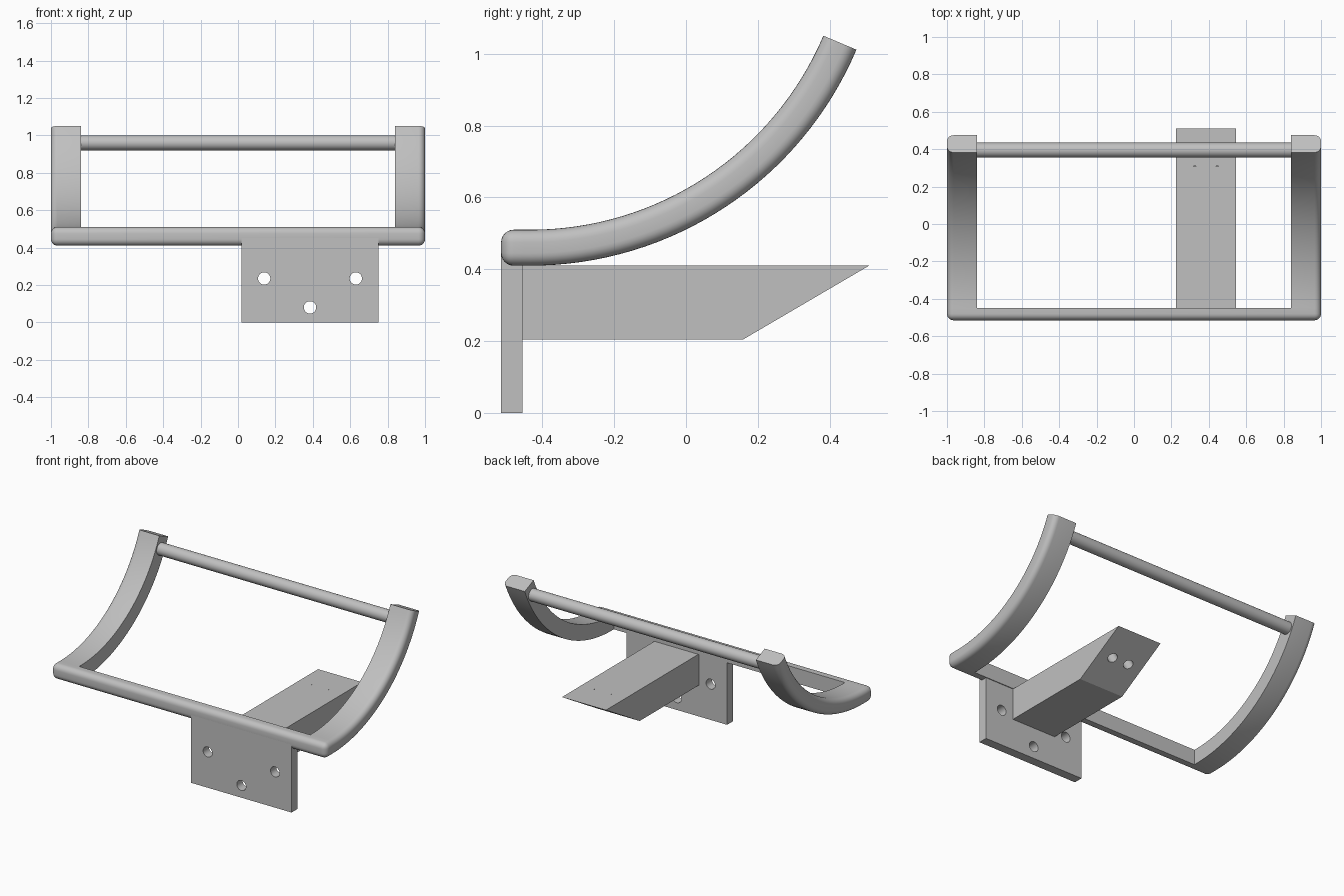
import bpy, bmesh, math
from mathutils import Vector

if "Cube" in bpy.data.objects:
    bpy.data.objects.remove(bpy.data.objects["Cube"])

grey = bpy.data.materials.new("light grey")
grey.diffuse_color = (0.527, 0.527, 0.527, 1)
grey.use_nodes = True
grey.node_tree.nodes["Principled BSDF"].inputs["Base Color"].default_value = grey.diffuse_color


def finish(name, bm, smooth=False):
    bmesh.ops.recalc_face_normals(bm, faces=bm.faces)
    me = bpy.data.meshes.new(name)
    bm.to_mesh(me)
    bm.free()
    me.materials.append(grey)
    ob = bpy.data.objects.new(name, me)
    bpy.context.collection.objects.link(ob)
    activate(ob)
    if smooth:
        bpy.ops.object.shade_smooth_by_angle(angle=math.radians(35))
    return ob


def activate(ob):
    bpy.ops.object.select_all(action='DESELECT')
    ob.select_set(True)
    bpy.context.view_layer.objects.active = ob


def prism(name, yz, x0, x1):
    """Extrude a (y, z) outline from x0 to x1."""
    bm = bmesh.new()
    face = bm.faces.new([bm.verts.new((x0, y, z)) for y, z in yz])
    new = bmesh.ops.extrude_face_region(bm, geom=[face])["geom"]
    bmesh.ops.translate(bm, vec=(x1 - x0, 0, 0),
                        verts=[v for v in new if isinstance(v, bmesh.types.BMVert)])
    return finish(name, bm)


def cylinder(name, a, b, r, sides=32):
    a, b = Vector(a), Vector(b)
    bm = bmesh.new()
    bmesh.ops.create_cone(bm, cap_ends=True, segments=sides, radius1=r, radius2=r,
                          depth=(b - a).length)
    rot = Vector((0, 0, 1)).rotation_difference(b - a).to_matrix()
    bmesh.ops.rotate(bm, matrix=rot, verts=bm.verts)
    bmesh.ops.translate(bm, vec=(a + b) / 2, verts=bm.verts)
    return finish(name, bm, True)


def drill(ob, a, b, r):
    cutter = cylinder("hole_cutter", a, b, r)
    cutter.hide_render = True
    mod = ob.modifiers.new("hole", 'BOOLEAN')
    mod.operation = 'DIFFERENCE'
    mod.solver = 'EXACT'
    mod.object = cutter
    activate(ob)
    bpy.ops.object.modifier_apply(modifier=mod.name)
    bpy.data.objects.remove(cutter)


# Mounting plate with three through holes
plate = prism("mounting_plate",
              [(-0.515, 0), (-0.455, 0), (-0.455, 0.45), (-0.515, 0.45)], 0.02, 0.75)
for x, z in ((0.14, 0.235), (0.63, 0.235), (0.385, 0.08)):
    drill(plate, (x, -0.6, z), (x, -0.4, z), 0.033)

# Support block with a sloped end and two blind holes square to the slope
block = prism("support_block",
              [(-0.455, 0.205), (0.16, 0.205), (0.51, 0.41), (-0.455, 0.41)], 0.225, 0.545)
mid = Vector((0, 0.335, 0.3075))
inward = Vector((0, -0.505, 0.863))
for x in (0.325, 0.445):
    c = mid + Vector((x, 0, 0))
    drill(block, c - inward * 0.1, c + inward * 0.102, 0.03)

# Front bar, rounded on its front and outer edges
R = 0.035
bm = bmesh.new()
bmesh.ops.create_cube(bm, size=1)
for v in bm.verts:
    v.co = (v.co.x * 2, -0.4825 + v.co.y * 0.065, 0.46 + v.co.z * 0.1)
edges = []
for e in bm.edges:
    m = (e.verts[0].co + e.verts[1].co) / 2
    front, end = m.y < -0.51, abs(m.x) > 0.99
    if front or (end and abs(m.y + 0.4825) < 0.01):
        edges.append(e)
bmesh.ops.bevel(bm, geom=edges, offset=R, segments=6, profile=0.5, affect='EDGES')
finish("front_bar", bm, True)

# Curved side arms: section (x, height) square inside, rounded outside
section = [(0.84, 0.1), (0.84, 0)]
for cz, start in ((R, -90), (0.1 - R, 0)):
    for i in range(7):
        a = math.radians(start + 15 * i)
        section.append((1 - R + R * math.cos(a), cz + R * math.sin(a)))
Y0, RO, END, STEPS = -0.434, 0.987, math.radians(67), 32
for side, name in ((-1, "left_arm"), (1, "right_arm")):
    bm = bmesh.new()
    rings = []
    for k in range(-1, STEPS + 1):
        t = END * max(k, 0) / STEPS
        y0 = -0.452 if k < 0 else Y0
        rings.append([bm.verts.new((side * x, y0 + (RO - h) * math.sin(t),
                                    0.41 + RO - (RO - h) * math.cos(t)))
                      for x, h in section])
    n = len(section)
    for p, q in zip(rings, rings[1:]):
        for i in range(n):
            bm.faces.new((p[i], p[(i + 1) % n], q[(i + 1) % n], q[i]))
    bm.faces.new(rings[0])
    bm.faces.new(rings[-1])
    finish(name, bm, True)

# Rear cross rod
cylinder("cross_rod", (-0.85, 0.395, 0.96), (0.85, 0.395, 0.96), 0.04)
